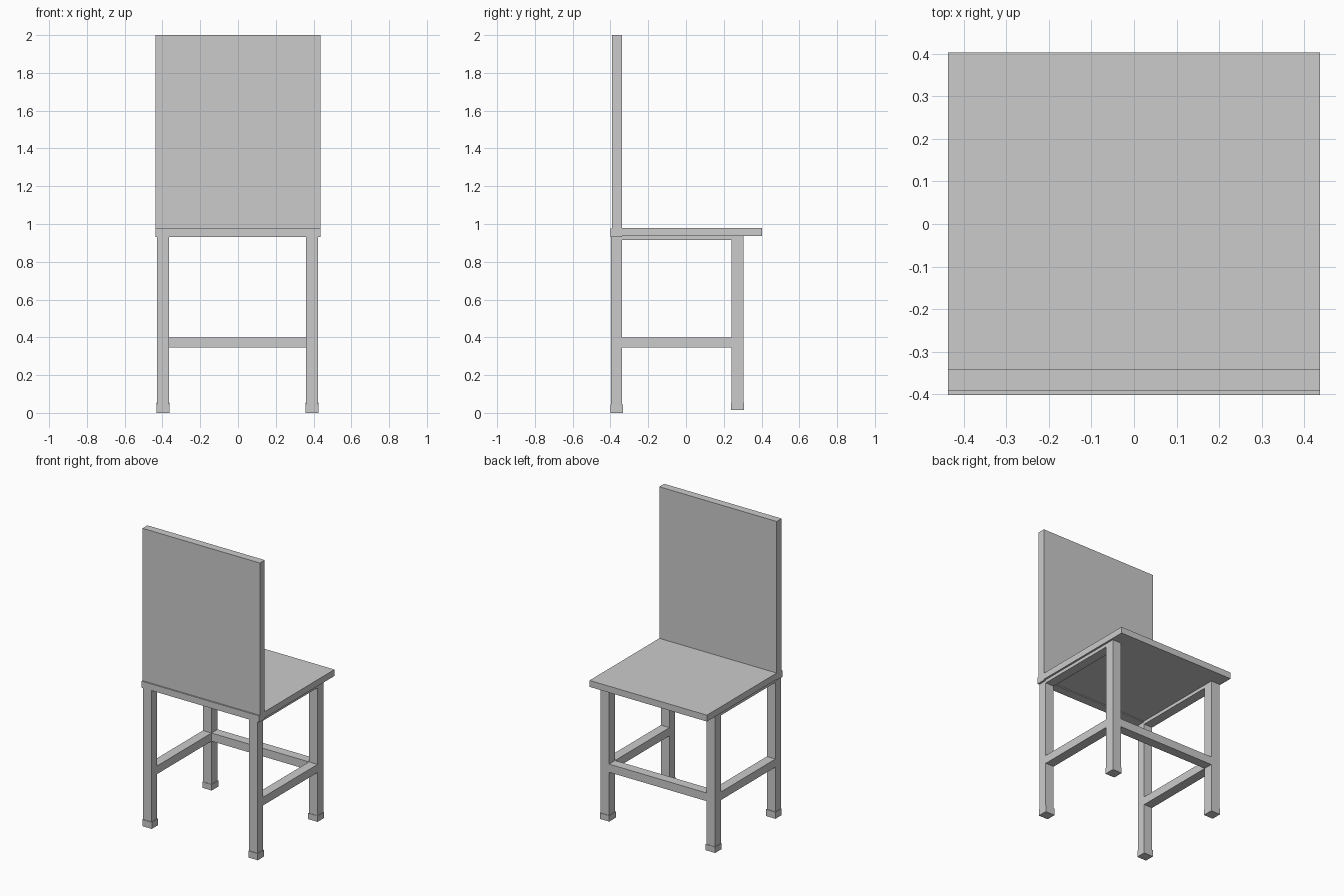
import bpy

if "Cube" in bpy.data.objects:
    bpy.data.objects.remove(bpy.data.objects["Cube"])


def box(name, x, y, z):
    """Box spanning the given (min, max) range on each axis."""
    v = [(a, b, c) for a in x for b in y for c in z]
    f = [(0, 1, 3, 2), (4, 6, 7, 5), (0, 4, 5, 1), (2, 3, 7, 6), (0, 2, 6, 4), (1, 5, 7, 3)]
    me = bpy.data.meshes.new(name)
    me.from_pydata(v, [], f)
    ob = bpy.data.objects.new(name, me)
    bpy.context.collection.objects.link(ob)
    return ob


W = 0.437        # half width of seat and backrest
LEG = 0.032      # half thickness of legs
FOOT = 0.035     # half thickness of feet

# Seat, backrest and the rail where they meet
box("seat", (-W, W), (-0.39, 0.402), (0.937, 0.98))
box("backrest", (-W, W), (-0.392, -0.34), (0.97, 2.0))
box("back_rail", (-W, W), (-0.401, -0.34), (0.931, 0.975))

for side, cx in (("left", -0.397), ("right", 0.392)):
    lx = (cx - LEG, cx + LEG)
    # Legs with small feet; the +y pair sits slightly higher
    for row, cy, z0, zf in (("back", -0.367, 0.0, 0.045), ("front", 0.272, 0.015, 0.055)):
        h = 0.029 if row == "back" else LEG
        box(f"{row}_leg_{side}", lx, (cy - h, cy + h), (z0 + 0.005, 0.94))
        hf = 0.033 if row == "back" else FOOT
        box(f"{row}_foot_{side}", (cx - FOOT, cx + FOOT), (cy - hf, cy + hf), (z0, zf))
    # Side stretcher and the apron under the seat
    box(f"side_stretcher_{side}", lx, (-0.338, 0.24), (0.345, 0.4))
    box(f"side_apron_{side}", lx, (-0.338, 0.24), (0.915, 0.94))

# Cross stretcher between the +y legs
box("cross_stretcher", (-0.365, 0.36), (0.24, 0.304), (0.345, 0.4))
